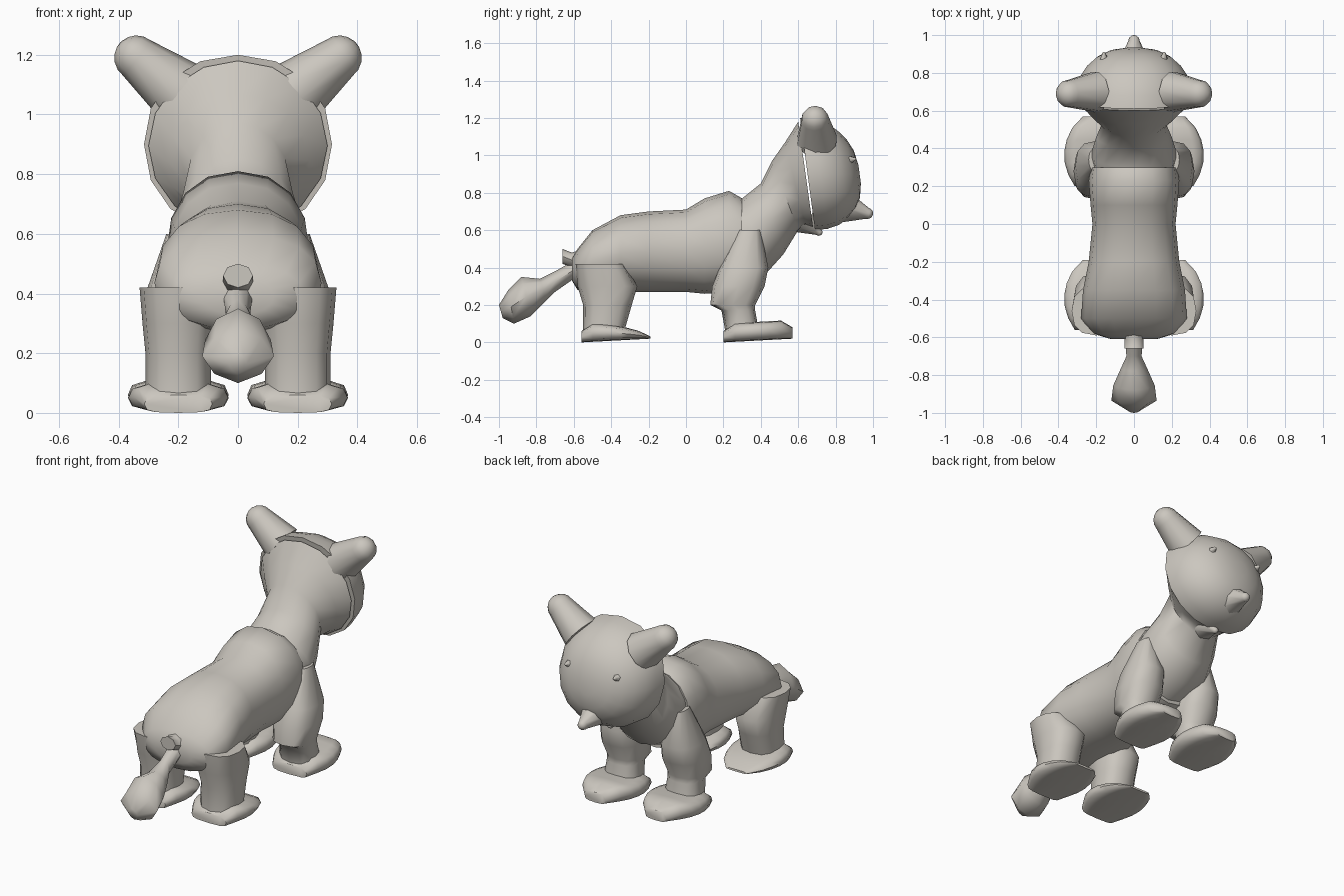
import bpy, bmesh, math
from mathutils import Vector

default_cube = bpy.data.objects.get("Cube")
if default_cube:
    bpy.data.objects.remove(default_cube)

clay = bpy.data.materials.new("warm_grey")
clay.use_nodes = True
clay.diffuse_color = (.6, .57, .52, 1)
clay.node_tree.nodes["Principled BSDF"].inputs["Base Color"].default_value = clay.diffuse_color


def signed_power(value, exponent):
    return math.copysign(abs(value) ** exponent, value)


def loft(name, sections, sides=12, squareness=1):
    """Skin closed sections, each given as centre and two half axes."""
    bm = bmesh.new()
    loops = []
    for centre, axis_a, axis_b in sections:
        loop = []
        for i in range(sides):
            angle = math.tau * i / sides
            along_a = signed_power(math.cos(angle), squareness)
            along_b = signed_power(math.sin(angle), squareness)
            loop.append(bm.verts.new(centre + axis_a * along_a + axis_b * along_b))
        loops.append(loop)
    for current, following in zip(loops, loops[1:]):
        for i in range(sides):
            j = (i + 1) % sides
            bm.faces.new((current[i], current[j], following[j], following[i]))
    bm.faces.new(loops[0])
    bm.faces.new(loops[-1])
    bmesh.ops.recalc_face_normals(bm, faces=bm.faces)
    mesh = bpy.data.meshes.new(name)
    bm.to_mesh(mesh)
    bm.free()
    mesh.materials.append(clay)
    part = bpy.data.objects.new(name, mesh)
    bpy.context.collection.objects.link(part)
    bpy.ops.object.select_all(action='DESELECT')
    part.select_set(True)
    bpy.context.view_layer.objects.active = part
    bpy.ops.object.shade_smooth_by_angle(angle=math.radians(55))


def span(y_top, z_top, y_low, z_low, half_width, x=0):
    """Section between two points of the side outline."""
    top, low = Vector((x, y_top, z_top)), Vector((x, y_low, z_low))
    return (top + low) / 2, (top - low) / 2, Vector((half_width, 0, 0))


def upright(y, top, bottom, half_width, x=0):
    return span(y, top, y, bottom, half_width, x)


def capsule(name, start, end, start_radius, end_radius, sides=10):
    """Tapered tube with a rounded far end."""
    start, end = Vector(start), Vector(end)
    direction = (end - start).normalized()
    across = direction.orthogonal().normalized()
    other = direction.cross(across)
    sections = [(start, across * start_radius, other * start_radius)]
    for degrees in range(0, 90, 20):
        angle = math.radians(degrees)
        radius = end_radius * math.cos(angle)
        centre = end + direction * end_radius * math.sin(angle)
        sections.append((centre, across * radius, other * radius))
    loft(name, sections, sides)


def leg(name, x, levels):
    """Stack of level sections: height, y, half depth, half width."""
    sections = [(Vector((x, y, z)), Vector((0, depth, 0)), Vector((width, 0, 0)))
                for z, y, depth, width in levels]
    loft(name, sections, squareness=.8)


def foot(name, x, heel, length, heel_height, toe_height):
    """Flat sole, widest in the middle, with a rounded heel and toe."""
    sections = []
    steps = 6
    for i in range(steps + 1):
        t = i / steps
        end_drop = .6 if i in (0, steps) else 1
        height = heel_height + (toe_height - heel_height) * t * t
        sole = .02 * t
        half_width = .07 + .1 * math.sin(math.pi * (t * .9 + .1)) ** .7
        sections.append(upright(heel + length * t, sole + height * end_drop,
                                sole, half_width, x))
    loft(name, sections, squareness=.6)


# Torso with a raised ridge behind the neck
loft("body", [upright(*s) for s in (
    (-.61, .45, .33, .12), (-.58, .5, .28, .22), (-.5, .6, .27, .28),
    (-.35, .68, .27, .27), (-.2, .7, .27, .24), (0, .71, .27, .22),
    (.1, .77, .26, .23), (.23, .81, .27, .24), (.3, .77, .3, .23))],
    sides=16, squareness=.9)

# Neck flaring into the back of the head
loft("neck", [span(*s) for s in (
    (.2, .75, .25, .3, .2), (.3, .77, .43, .37, .23), (.4, .85, .52, .47, .2),
    (.46, .97, .6, .6, .17), (.53, 1.07, .64, .62, .24), (.6, 1.18, .68, .61, .3))],
    sides=16)

# Domed face
face_sections = []
for degrees in range(0, 90, 14):
    angle = math.radians(degrees)
    scale = math.cos(angle) ** .8
    centre = Vector((0, .65 + .28 * math.sin(angle), .9))
    face_sections.append((centre, Vector((0, -.04, .3)) * scale,
                          Vector((.315, 0, 0)) * scale))
loft("head", face_sections, sides=16, squareness=.95)

capsule("nose", (0, .86, .72), (0, .97, .69), .08, .03, sides=8)
capsule("chin_fold", (0, .64, .65), (0, .71, .59), .08, .02, sides=8)

# Tail root, stalk and tuft
loft("tail_root", [upright(*s) for s in (
    (-.55, .5, .4, .08), (-.61, .48, .4, .05), (-.66, .5, .42, .05))], sides=8)
loft("tail", [span(*s) for s in (
    (-.56, .46, -.6, .34, .05), (-.7, .38, -.7, .27, .04), (-.78, .34, -.75, .22, .07),
    (-.88, .35, -.83, .14, .11), (-.95, .28, -.92, .1, .12), (-1, .2, -.98, .13, .03))],
    sides=8, squareness=1.2)

for side, label in ((1, "left"), (-1, "right")):
    x = side * .2

    # Ears and eyes
    capsule(label + "_ear", (x, .7, 1.08), (side * .34, .69, 1.19), .11, .075)
    capsule(label + "_eye", (side * .15, .8, .96), (side * .16, .9, .98), .06, .01, sides=6)

    # Legs
    leg(label + "_front_leg", x, (
        (.6, .34, .06, .04), (.4, .31, .13, .11), (.3, .28, .14, .12),
        (.2, .25, .12, .11), (.17, .28, .09, .1), (.06, .3, .09, .11)))
    leg(label + "_hind_leg", x, (
        (.42, -.46, .13, .13), (.3, -.42, .16, .12), (.2, -.42, .13, .11),
        (.06, -.44, .11, .11)))

    # Feet
    foot(label + "_front_foot", x, .2, .37, .1, .1)
    foot(label + "_hind_foot", x, -.56, .37, .1, .02)
